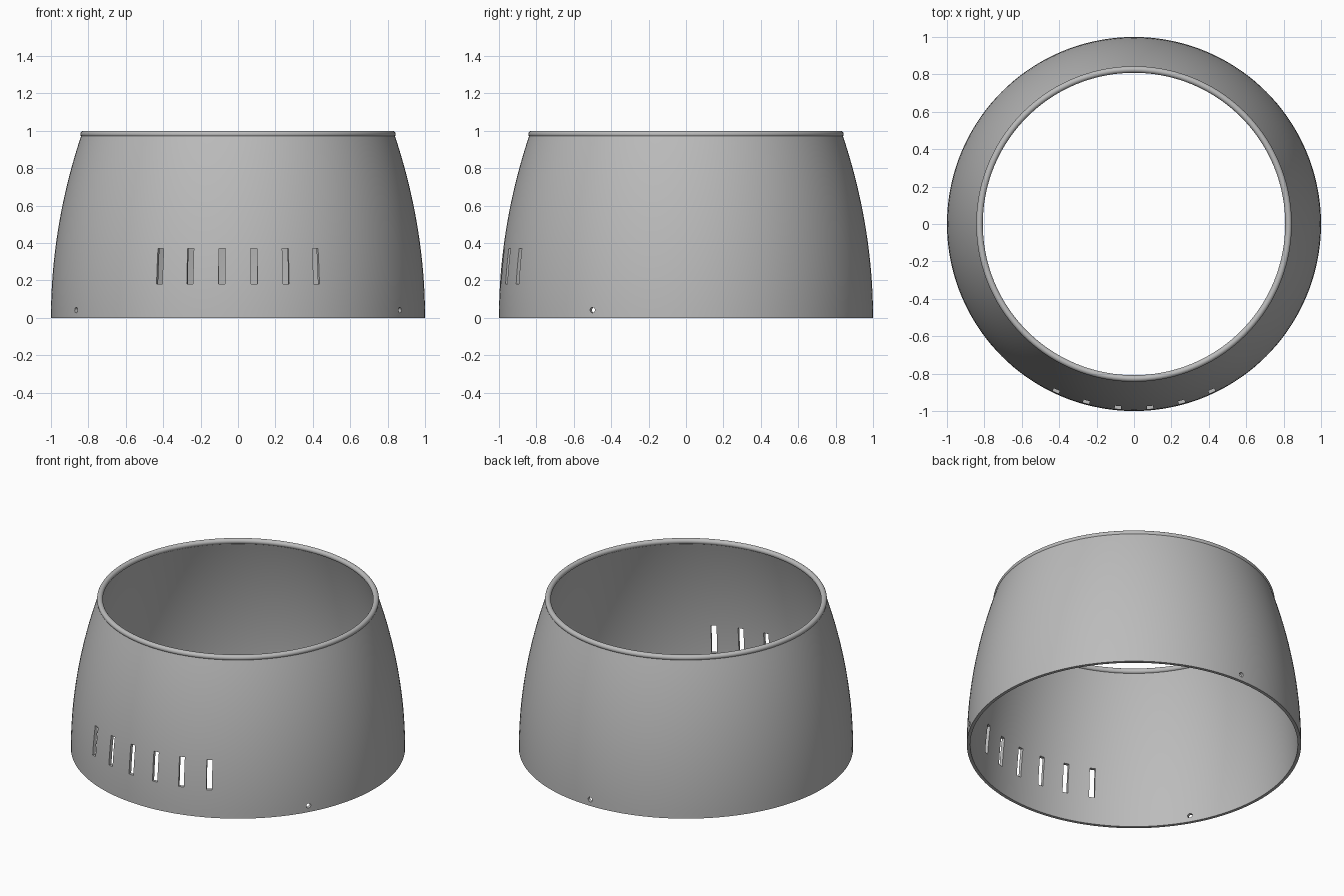
import bpy, bmesh
from math import radians, sin, cos, pi
from mathutils import Matrix

if "Cube" in bpy.data.objects:
    bpy.data.objects.remove(bpy.data.objects["Cube"])

SEGMENTS = 144
WALL = 0.02

grey = bpy.data.materials.new("plain grey")
grey.use_nodes = True
colour = (0.5, 0.5, 0.5, 1)
grey.diffuse_color = colour
grey.node_tree.nodes["Principled BSDF"].inputs["Base Color"].default_value = colour


def make_object(name, bm):
    bmesh.ops.recalc_face_normals(bm, faces=bm.faces)
    mesh = bpy.data.meshes.new(name)
    bm.to_mesh(mesh)
    bm.free()
    mesh.materials.append(grey)
    obj = bpy.data.objects.new(name, mesh)
    bpy.context.collection.objects.link(obj)
    return obj


def lathe(name, profile):
    """Turn a closed (radius, height) profile around the z axis."""
    bm = bmesh.new()
    rings = []
    for i in range(SEGMENTS):
        a = 2 * pi * i / SEGMENTS
        rings.append([bm.verts.new((r * cos(a), r * sin(a), z)) for r, z in profile])
    n = len(profile)
    for i in range(SEGMENTS):
        here, after = rings[i], rings[(i + 1) % SEGMENTS]
        for j in range(n):
            k = (j + 1) % n
            bm.faces.new((here[j], after[j], after[k], here[k]))
    return make_object(name, bm)


def activate(obj):
    bpy.ops.object.select_all(action='DESELECT')
    obj.select_set(True)
    bpy.context.view_layer.objects.active = obj


def smooth(obj):
    activate(obj)
    bpy.ops.object.shade_smooth_by_angle(angle=radians(35))


# Curved, tapering wall, open at both ends
def outer_radius(z):
    return 1 - 0.17 * z * z


heights = [0.98 * i / 20 for i in range(21)]
outside = [(outer_radius(z), z) for z in heights]
inside = [(r - WALL, z) for r, z in reversed(outside)]
wall = lathe("shell_wall", outside + inside)

# Rounded bead around the top opening
bead = [(0.826 + 0.0175 * cos(2 * pi * i / 16), 0.9825 + 0.0175 * sin(2 * pi * i / 16))
        for i in range(16)]
smooth(lathe("top_rim", bead))

# Cutters for six front slots and three small fixing holes
bm = bmesh.new()
for angle in (-25, -15, -5, 5, 15, 25):
    place = (Matrix.Rotation(radians(angle - 90), 4, 'Z')
             @ Matrix.Translation((0.97, 0, 0.275))
             @ Matrix.Diagonal((0.2, 0.034, 0.19, 1)))
    bmesh.ops.create_cube(bm, size=1, matrix=place)
for angle in (-30, 90, 210):
    place = (Matrix.Rotation(radians(angle), 4, 'Z')
             @ Matrix.Translation((0.99, 0, 0.042))
             @ Matrix.Rotation(pi / 2, 4, 'Y'))
    bmesh.ops.create_cone(bm, cap_ends=True, segments=20, radius1=0.015,
                          radius2=0.015, depth=0.2, matrix=place)
cutter = make_object("opening_cutter", bm)
cutter.hide_render = True

activate(wall)
cut = wall.modifiers.new("openings", 'BOOLEAN')
cut.operation = 'DIFFERENCE'
cut.solver = 'EXACT'
cut.object = cutter
bpy.ops.object.modifier_apply(modifier=cut.name)
bpy.data.objects.remove(cutter)
smooth(wall)
